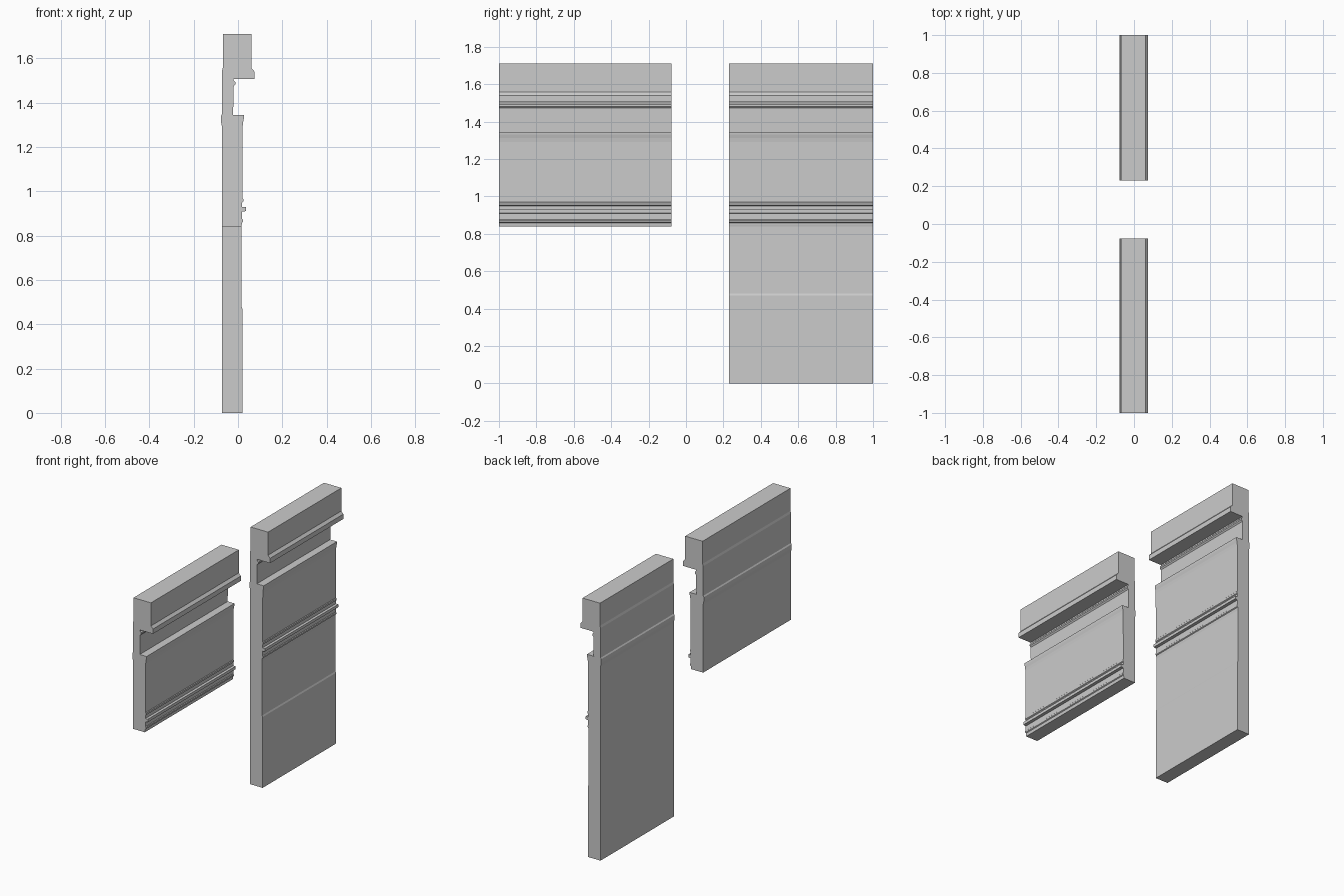
import bpy
import bmesh

# Front moulding outline (x, z), from the top down to the base of the upper wall
FRONT = [
    (0.060, 1.710), (0.060, 1.557), (0.066, 1.550), (0.075, 1.540), (0.075, 1.508),  # cornice
    (-0.020, 1.508), (-0.020, 1.500), (-0.012, 1.492), (-0.012, 1.482), (-0.020, 1.473),
    (-0.022, 1.345),                                                                 # recess
    (0.028, 1.345), (0.027, 1.330), (0.023, 1.312), (0.021, 1.292),                  # ledge
    (0.020, 0.970), (0.024, 0.966), (0.024, 0.954), (0.019, 0.950),                  # string course
    (0.019, 0.930), (0.037, 0.930), (0.037, 0.911), (0.019, 0.908),
    (0.019, 0.876), (0.023, 0.872), (0.023, 0.862), (0.017, 0.858),
    (0.017, 0.850), (0.015, 0.838),
]
# Back outline, from the base of the upper wall up to the top
BACK = [
    (-0.072, 0.838), (-0.072, 1.290), (-0.077, 1.315), (-0.077, 1.340),
    (-0.072, 1.348), (-0.072, 1.545), (-0.068, 1.560), (-0.068, 1.710),
]
# Plain lower panel below the string course
LOWER = [(0.016, 0.48), (0.020, 0.47), (0.020, 0.0), (-0.072, 0.0)]


def extrude_profile(name, outline, y0, y1):
    """Sweep a closed x-z outline along y into a solid wall section."""
    bm = bmesh.new()
    face = bm.faces.new([bm.verts.new((x, y0, z)) for x, z in outline])
    swept = bmesh.ops.extrude_face_region(bm, geom=[face])["geom"]
    verts = [v for v in swept if isinstance(v, bmesh.types.BMVert)]
    bmesh.ops.translate(bm, verts=verts, vec=(0, y1 - y0, 0))
    # The starting face survives extrusion only as a cap: make sure both ends exist
    if not any(abs(f.normal.y) > 0.9 and f.calc_center_median().y < y0 + 1e-4 for f in bm.faces):
        bmesh.ops.holes_fill(bm, edges=[e for e in bm.edges if e.is_boundary])
    bmesh.ops.recalc_face_normals(bm, faces=bm.faces)
    mesh = bpy.data.meshes.new(name)
    bm.to_mesh(mesh)
    bm.free()
    obj = bpy.data.objects.new(name, mesh)
    bpy.context.collection.objects.link(obj)
    return obj


# Short wall section, upper storey only
extrude_profile("upper_wall_section", FRONT + BACK, -1.0, -0.077)
# Tall wall section, reaching the ground
extrude_profile("full_height_wall_section", FRONT + LOWER + BACK[1:], 0.23, 1.0)
